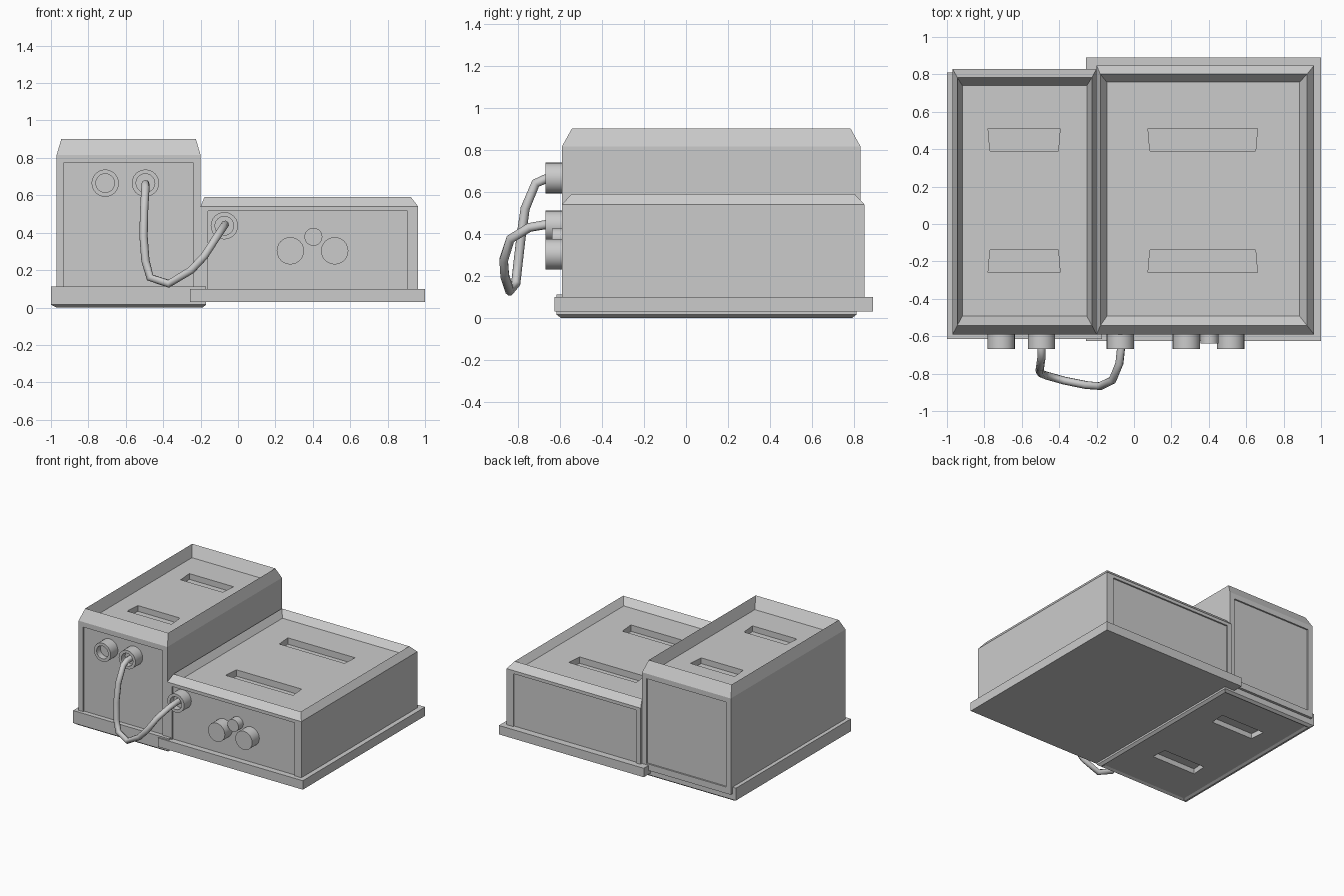
import bpy, bmesh, math

if "Cube" in bpy.data.objects:
    bpy.data.objects.remove(bpy.data.objects["Cube"])


def loft(name, loops):
    """Closed solid through a series of equal-length point loops."""
    bm = bmesh.new()
    rings = [[bm.verts.new(p) for p in loop] for loop in loops]
    n = len(rings[0])
    for a, b in zip(rings, rings[1:]):
        for i in range(n):
            j = (i + 1) % n
            bm.faces.new((a[i], a[j], b[j], b[i]))
    bm.faces.new(rings[0][::-1])
    bm.faces.new(rings[-1])
    bmesh.ops.recalc_face_normals(bm, faces=bm.faces)
    me = bpy.data.meshes.new(name)
    bm.to_mesh(me)
    bm.free()
    ob = bpy.data.objects.new(name, me)
    bpy.context.collection.objects.link(ob)
    return ob


def rect(x0, x1, y0, y1, z):
    return [(x0, y0, z), (x1, y0, z), (x1, y1, z), (x0, y1, z)]


def block(name, x0, x1, y0, y1, z0, z1):
    return loft(name, [rect(x0, x1, y0, y1, z) for z in (z0, z1)])


def cut(ob, cutter):
    """Subtract the cutter, apply, and remove it."""
    cutter.hide_render = True
    m = ob.modifiers.new("cut", 'BOOLEAN')
    m.object = cutter
    m.solver = 'EXACT'
    bpy.context.view_layer.objects.active = ob
    bpy.ops.object.modifier_apply(modifier=m.name)
    bpy.data.objects.remove(cutter)


def cut_slots(ob, x0, x1, z0, z1):
    # pair of trapezoid slots, mirrored about y = 0.125
    for s in (1, -1):
        ya, yb = 0.125 + s * 0.265, 0.125 + s * 0.385
        pts = [(x0 + .01, ya), (x1 - .01, ya), (x1, yb), (x0, yb)]
        cut(ob, loft("slot_cutter", [[(x, y, z) for x, y in pts] for z in (z0, z1)]))


def case(name, x0, x1, y0, y1, z0, zs, zt, left_ridge, left_in, right_ridge, right_in):
    # box with a chamfered raised rim around a sunken lid
    return loft(name, [
        rect(x0, x1, y0, y1, z0),
        rect(x0, x1, y0, y1, zs),
        rect(x0 + left_ridge, x1 - right_ridge, y0 + .047, y1 - .047, zt),
        rect(x0 + left_in, x1 - right_in, y0 + .097, y1 - .09, zs)])


def turned(name, x, z, profile, n=24):
    # round part on the front, profile of (radius, y)
    ob = loft(name, [[(x + r * math.cos(2 * math.pi * i / n), y,
                       z + r * math.sin(2 * math.pi * i / n)) for i in range(n)]
                     for r, y in profile])
    bpy.ops.object.select_all(action='DESELECT')
    ob.select_set(True)
    bpy.context.view_layer.objects.active = ob
    bpy.ops.object.shade_smooth_by_angle(angle=math.radians(35))
    return ob


# tall case with recessed front and back panels
tall = case("tall_case", -.97, -.20, -.59, .83, .06, .815, .90, .025, .052, .025, .052)
cut_slots(tall, -.78, -.395, .77, .85)
for y in (-.59, .83):
    cut(tall, block("panel_cutter", -.93, -.24, y - .012, y + .012, .11, .775))

# low case with recessed front and back panels
low = case("low_case", -.20, .963, -.59, .848, .06, .54, .59, .02, .055, .038, .078)
cut_slots(low, .075, .66, .49, .56)
for y in (-.59, .848):
    cut(low, block("panel_cutter", -.16, .905, y - .012, y + .012, .10, .515))

# base of the tall case, with a slotted underside
tall_base = loft("tall_base", [
    rect(-.95, -.21, -.575, .77, .010),
    rect(-.97, -.19, -.595, .79, 0),
    rect(-1.0, -.17, -.615, .81, .015),
    rect(-1.0, -.17, -.615, .81, .112)])
cut_slots(tall_base, -.78, -.395, -.03, .05)

# base of the low case
block("low_base", -.257, 1.0, -.625, .89, .03, .10)

# jack sockets
for i, (x, z) in enumerate([(-.71, .665), (-.495, .665), (-.073, .437)]):
    turned(f"jack_{i + 1}", x, z,
           [(.073, -.57), (.073, -.667), (.05, -.667), (.05, -.62)])

# dials
for i, (x, z, r, y) in enumerate([(.28, .303, .073, -.667), (.403, .378, .048, -.638),
                                  (.517, .303, .073, -.667)]):
    turned(f"dial_{i + 1}", x, z, [(r, -.57), (r, y)])

# cable hanging between two jacks
path = [(-.495, -.60, .66), (-.495, -.67, .66), (-.495, -.715, .64), (-.502, -.765, .52),
        (-.505, -.785, .38), (-.495, -.80, .25), (-.47, -.81, .16), (-.37, -.838, .127),
        (-.25, -.862, .20), (-.18, -.867, .275), (-.115, -.835, .375),
        (-.078, -.745, .43), (-.07, -.67, .443), (-.07, -.60, .443)]
cu = bpy.data.curves.new("cable", 'CURVE')
cu.dimensions = '3D'
cu.bevel_depth = .022
cu.bevel_resolution = 2
cu.use_fill_caps = True
sp = cu.splines.new('POLY')
sp.points.add(len(path) - 1)
for p, co in zip(sp.points, path):
    p.co = (*co, 1)
cable = bpy.data.objects.new("cable", cu)
bpy.context.collection.objects.link(cable)
bpy.ops.object.select_all(action='DESELECT')
cable.select_set(True)
bpy.context.view_layer.objects.active = cable
bpy.ops.object.convert(target='MESH')
